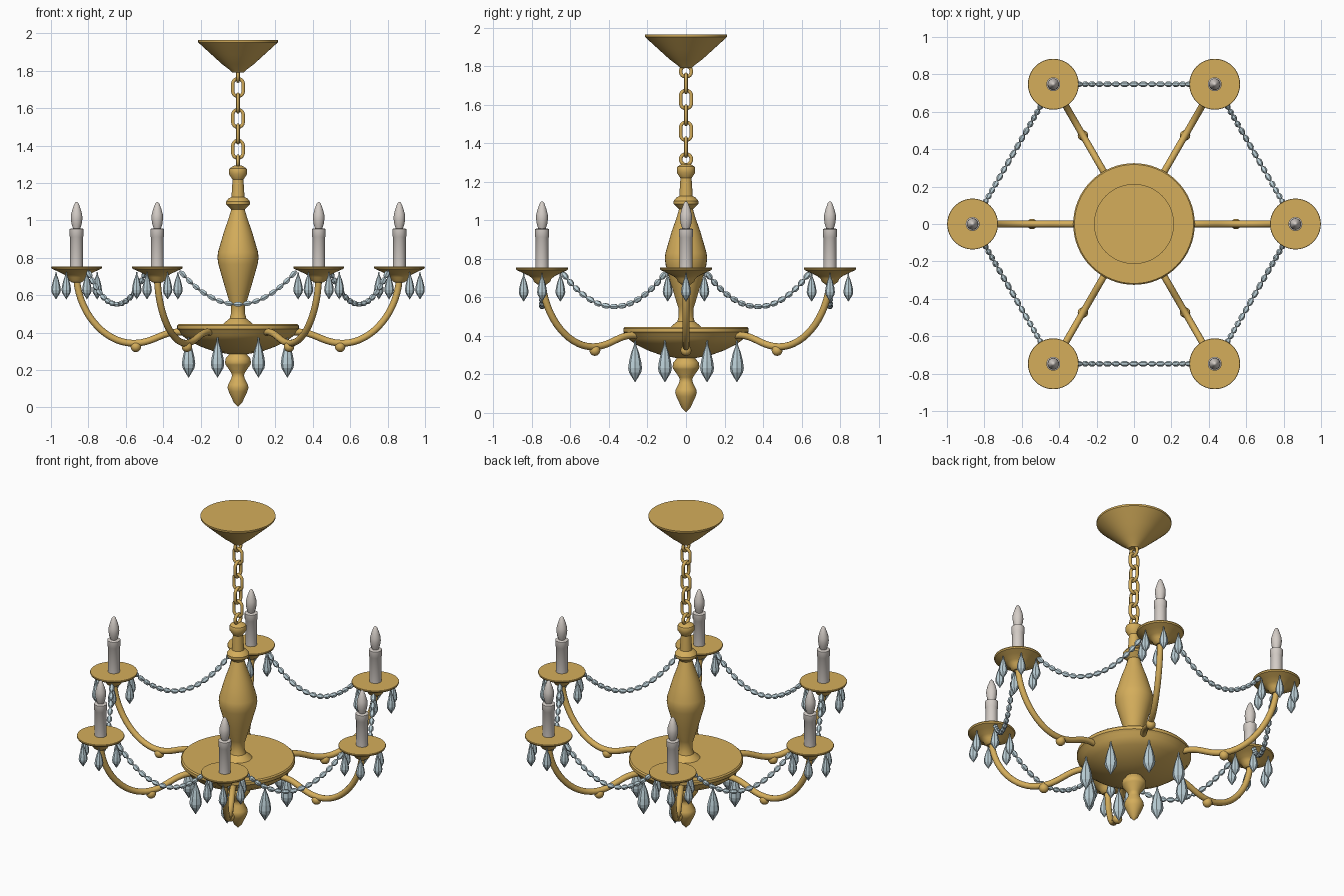
import bpy, math
from math import sin, cos, pi
from mathutils import Vector, Matrix
from mathutils.geometry import interpolate_bezier

if "Cube" in bpy.data.objects:
    bpy.data.objects.remove(bpy.data.objects["Cube"])


def material(name, rgb):
    m = bpy.data.materials.new(name)
    m.diffuse_color = (*rgb, 1)
    m.use_nodes = True
    m.node_tree.nodes["Principled BSDF"].inputs["Base Color"].default_value = m.diffuse_color
    return m


GOLD = material("antique gold", (0.66, 0.42, 0.105))
IVORY = material("candle ivory", (0.66, 0.61, 0.57))
CRYSTAL = material("pale blue crystal", (0.50, 0.63, 0.68))


def make_mesh(name, verts, faces, mat, angle):
    me = bpy.data.meshes.new(name)
    me.from_pydata(verts, [], faces)
    me.materials.append(mat)
    if angle:
        me.shade_smooth()
        me.set_sharp_from_angle(angle=math.radians(angle))
    return me


def lathe(name, profile, mat, sides=40, angle=35):
    """Spin (radius, z) points, listed top to bottom, about z."""
    verts, faces, n = [], [], sides
    for r, z in profile:
        r = max(r, 0.0005)
        verts += [(r * cos(2 * pi * k / n), r * sin(2 * pi * k / n), z) for k in range(n)]
    for i in range(len(profile) - 1):
        for k in range(n):
            k2 = (k + 1) % n
            faces.append((i * n + k, (i + 1) * n + k, (i + 1) * n + k2, i * n + k2))
    faces.append(tuple(range(n)))
    last = (len(profile) - 1) * n
    faces.append(tuple(last + k for k in reversed(range(n))))
    return make_mesh(name, verts, faces, mat, angle)


def tube(name, pts, radius, side, mat, closed=False, sides=12):
    """Sweep a circle along a planar path whose plane normal is side."""
    verts, faces, n, m = [], [], sides, len(pts)
    for i, p in enumerate(pts):
        a = pts[(i - 1) % m] if closed or i > 0 else p
        b = pts[(i + 1) % m] if closed or i < m - 1 else p
        up = (b - a).normalized().cross(side)
        verts += [p + radius * (cos(2 * pi * k / n) * side + sin(2 * pi * k / n) * up)
                  for k in range(n)]
    for i in range(m if closed else m - 1):
        j = (i + 1) % m
        for k in range(n):
            k2 = (k + 1) % n
            faces.append((i * n + k, i * n + k2, j * n + k2, j * n + k))
    if not closed:
        faces.append(tuple(reversed(range(n))))
        faces.append(tuple((m - 1) * n + k for k in range(n)))
    return make_mesh(name, verts, faces, mat, 50)


def place(name, me, matrix=Matrix()):
    ob = bpy.data.objects.new(name, me)
    ob.matrix_world = matrix
    bpy.context.collection.objects.link(ob)
    return ob


def polar(r, a, z=0):
    return Vector((r * cos(a), r * sin(a), z))


# Ceiling canopy
place("canopy", lathe("canopy", [
    (0.214, 1.963), (0.213, 1.952), (0.195, 1.935), (0.14, 1.885),
    (0.085, 1.835), (0.045, 1.805), (0.03, 1.79)], GOLD, 48))

# Chain: oval links alternating direction, with a round ring at each end
def link_path(w, h):
    pts = []
    for k in range(24):
        a = 2 * pi * (k + 0.5) / 24
        pts.append(Vector((w * cos(a), 0, w * sin(a) + math.copysign(h - w, sin(a)))))
    return pts

link = tube("chain_link", link_path(0.028, 0.047), 0.0095, Vector((0, 1, 0)), GOLD, True, 10)
ring = tube("chain_ring", link_path(0.028, 0.028), 0.0095, Vector((0, 1, 0)), GOLD, True, 10)
for i, z in enumerate((1.772, 1.71, 1.627, 1.545, 1.462, 1.38, 1.316)):
    end = i in (0, 6)
    turn = Matrix.Rotation(pi / 2 if i % 2 == 0 else 0, 4, 'Z')
    place("chain_ring" if end else "chain_link", ring if end else link,
          Matrix.Translation((0, 0, z)) @ turn)

# Turned central column
place("column", lathe("column", [
    (0.022, 1.292), (0.045, 1.278), (0.048, 1.27), (0.048, 1.247), (0.029, 1.218),
    (0.035, 1.125), (0.05, 1.118), (0.064, 1.10), (0.064, 1.085), (0.036, 1.058),
    (0.05, 1.01), (0.075, 0.94), (0.088, 0.895), (0.107, 0.83), (0.11, 0.80),
    (0.105, 0.765), (0.075, 0.66), (0.045, 0.56), (0.038, 0.54), (0.038, 0.50),
    (0.045, 0.475), (0.07, 0.455), (0.085, 0.44)], GOLD, 32))

# Central dish and bottom finial
place("dish", lathe("dish", [
    (0.318, 0.445), (0.325, 0.438), (0.325, 0.42), (0.312, 0.408), (0.30, 0.385),
    (0.26, 0.355), (0.20, 0.325), (0.13, 0.30), (0.05, 0.285)], GOLD, 64))
place("finial", lathe("finial", [
    (0.045, 0.30), (0.05, 0.28), (0.066, 0.262), (0.07, 0.238), (0.066, 0.228),
    (0.036, 0.185), (0.032, 0.172), (0.036, 0.155), (0.053, 0.122), (0.056, 0.105),
    (0.05, 0.085), (0.022, 0.025), (0.0, 0.004)], GOLD, 32))

# Arm, knob, cup, candle and bulb shapes, shared by all six arms
R = 0.863
path = []
for seg in (((0.28, 0.40), (0.40, 0.42), (0.44, 0.343), (0.56, 0.343)),
            ((0.56, 0.343), (0.71, 0.343), (0.85, 0.50), (R, 0.69))):
    pts = interpolate_bezier(*[Vector((x, 0, z)) for x, z in seg], 16)
    path += pts[1:] if path else pts
arm = tube("arm", path, 0.018, Vector((0, 1, 0)), GOLD)
ball = lathe("arm_knob", [(0.028 * sin(pi * k / 10), 0.028 * cos(pi * k / 10))
                          for k in range(11)], GOLD, 20)
cup = lathe("drip_cup", [
    (0.134, 0.754), (0.136, 0.749), (0.132, 0.741), (0.10, 0.727), (0.065, 0.71),
    (0.048, 0.695), (0.042, 0.68), (0.024, 0.667)], GOLD, 40)
candle = lathe("candle", [
    (0.03, 0.957), (0.037, 0.953), (0.037, 0.915), (0.034, 0.91), (0.034, 0.75)], IVORY, 24)
bulb = lathe("bulb", [
    (0.004, 1.098), (0.011, 1.09), (0.022, 1.06), (0.030, 1.03), (0.031, 1.008),
    (0.027, 0.98), (0.018, 0.953)], IVORY, 20, 60)

# Faceted crystals: unit drop hangs below its origin, unit bead lies along z
drop = lathe("drop", [(0.02, 0), (0.04, -0.12), (0.12, -0.3), (0.18, -0.5), (0.205, -0.66),
                      (0.18, -0.76), (0.0, -1)], CRYSTAL, 8, 0)
bead = lathe("bead", [(0.06, 0.5), (0.26, 0.2), (0.26, -0.2), (0.06, -0.5)], CRYSTAL, 6, 0)

for i in range(6):
    a = i * pi / 3
    spin = Matrix.Rotation(a, 4, 'Z')
    centre = polar(R, a)
    at_end = Matrix.Translation(centre)
    place("arm", arm, spin)
    place("arm_knob", ball, Matrix.Translation(polar(0.546, a, 0.324)))
    for name, me in (("drip_cup", cup), ("candle", candle), ("bulb", bulb)):
        place(name, me, at_end)
    # Six drops around each cup
    for k in range(6):
        place("cup_drop", drop, Matrix.Translation(centre + polar(0.11, k * pi / 3, 0.725))
              @ Matrix.Diagonal((0.125, 0.125, 0.148, 1)))
    # Bead garland sagging to the next cup
    nxt = polar(R, a + pi / 3)
    d = (nxt - centre).normalized()
    p0, p1 = centre + d * 0.12, nxt - d * 0.12
    def hang(t):
        return p0.lerp(p1, t) + Vector((0, 0, 0.55 + 0.18 * (2 * t - 1) ** 2))
    # Even spacing along the curve
    fine = [hang(t / 200) for t in range(201)]
    dist = [0.0]
    for u, v in zip(fine, fine[1:]):
        dist.append(dist[-1] + (v - u).length)
    count = 15
    knots = [fine[min(range(201), key=lambda q: abs(dist[q] - dist[-1] * k / count))]
             for k in range(count + 1)]
    for u, v in zip(knots, knots[1:]):
        rot = (v - u).to_track_quat('Z', 'Y').to_matrix().to_4x4()
        place("garland_bead", bead, Matrix.Translation((u + v) / 2) @ rot
              @ Matrix.Diagonal((0.058, 0.058, (v - u).length * 1.04, 1)))

# Eight larger drops under the dish
for k in range(8):
    place("dish_drop", drop, Matrix.Translation(polar(0.286, (k + 0.5) * pi / 4, 0.375))
          @ Matrix.Diagonal((0.175, 0.175, 0.217, 1)))
